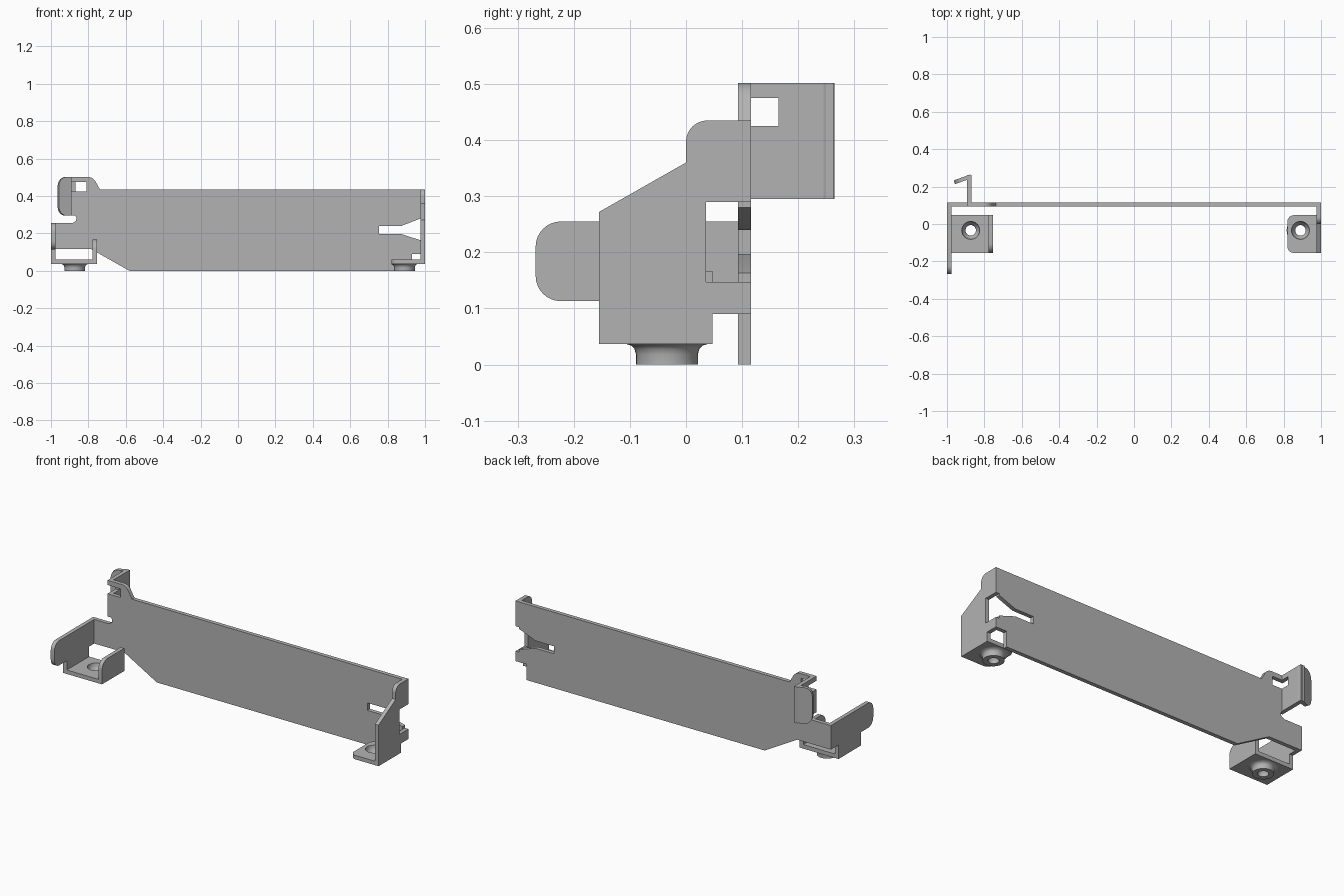
import bpy, bmesh, math
from mathutils import Vector, Matrix

if "Cube" in bpy.data.objects:
    bpy.data.objects.remove(bpy.data.objects["Cube"])

T = 0.023  # sheet thickness

steel = bpy.data.materials.new("plain_grey_metal")
steel.diffuse_color = (0.45, 0.45, 0.45, 1)
steel.use_nodes = True
steel.node_tree.nodes["Principled BSDF"].inputs["Base Color"].default_value = steel.diffuse_color

X, Y, Z = Vector((1, 0, 0)), Vector((0, 1, 0)), Vector((0, 0, 1))


def rounded(points, steps=8):
    """Outline from (u, v) or (u, v, radius) corners, with corner arcs."""
    out = []
    for i, p in enumerate(points):
        c = Vector(p[:2])
        if len(p) < 3:
            out.append(c)
            continue
        a = (Vector(points[i - 1][:2]) - c).normalized()
        b = (Vector(points[(i + 1) % len(points)][:2]) - c).normalized()
        half = a.angle(b) / 2
        r = p[2]
        centre = c + (a + b).normalized() * (r / math.sin(half))
        s = c + a * (r / math.tan(half)) - centre
        e = c + b * (r / math.tan(half)) - centre
        sweep = math.pi - 2 * half
        for k in range(steps + 1):
            t = k / steps
            out.append(centre + (s * math.sin((1 - t) * sweep)
                                 + e * math.sin(t * sweep)) / math.sin(sweep))
    return out


def circle(cx, cy, r, n=32):
    return [Vector((cx + r * math.cos(2 * math.pi * k / n),
                    cy + r * math.sin(2 * math.pi * k / n))) for k in range(n)]


def finish(name, bm):
    bmesh.ops.remove_doubles(bm, verts=bm.verts, dist=1e-5)
    bmesh.ops.recalc_face_normals(bm, faces=bm.faces)
    mesh = bpy.data.meshes.new(name)
    bm.to_mesh(mesh)
    bm.free()
    mesh.materials.append(steel)
    ob = bpy.data.objects.new(name, mesh)
    bpy.context.collection.objects.link(ob)
    bpy.ops.object.select_all(action='DESELECT')
    ob.select_set(True)
    bpy.context.view_layer.objects.active = ob
    bpy.ops.object.shade_smooth_by_angle(angle=math.radians(35))
    return ob


def sheet(name, loops, origin, u, v, n, thick=T):
    """Flat sheet: first loop is the outline, the rest are holes."""
    bm = bmesh.new()
    edges = []
    for loop in loops:
        vs = [bm.verts.new(origin + u * p.x + v * p.y) for p in loop]
        edges += [bm.edges.new((vs[i - 1], vs[i])) for i in range(len(vs))]
    bmesh.ops.triangle_fill(bm, edges=edges, use_beauty=True, use_dissolve=False)
    geo = bmesh.ops.extrude_face_region(bm, geom=bm.faces[:], use_keep_orig=True)
    moved = [g for g in geo["geom"] if isinstance(g, bmesh.types.BMVert)]
    bmesh.ops.translate(bm, verts=moved, vec=n * thick)
    return finish(name, bm)


# Long back plate with the raised tab, relief notch and side slot
sheet("back_plate", [rounded([
    (-0.58, 0), (0.93, 0), (0.93, 0.09), (0.977, 0.09),
    (0.977, 0.163), (0.873, 0.197), (0.755, 0.197),
    (0.755, 0.24), (0.873, 0.24), (0.977, 0.28), (0.977, 0.435),
    (-0.738, 0.435), (-0.775, 0.502, 0.05),
    (-0.87, 0.502), (-0.87, 0.475), (-0.81, 0.475), (-0.81, 0.425), (-0.87, 0.425),
    (-0.87, 0.295), (-0.864, 0.283), (-0.866, 0.267), (-0.885, 0.255),
    (-0.977, 0.255), (-0.977, 0.117), (-0.787, 0.117)])],
    Vector((0, 0.093, 0)), X, Z, Y)

# Right end flange, with window open to the back corner
sheet("right_flange", [rounded([
    (-0.155, 0.037), (0.047, 0.037), (0.047, 0.09), (0.116, 0.09),
    (0.116, 0.147), (0.036, 0.147), (0.036, 0.29), (0.116, 0.29),
    (0.116, 0.435), (0, 0.435, 0.038), (0, 0.36), (-0.155, 0.272)])],
    Vector((0.977, 0, 0)), Y, Z, X)

# Left end flange with the rounded forward tongue
sheet("left_flange", [rounded([
    (0.116, 0.255), (-0.268, 0.255, 0.045), (-0.268, 0.113, 0.045),
    (-0.155, 0.113), (-0.155, 0.037), (0.047, 0.037), (0.047, 0.117), (0.116, 0.117)])],
    Vector((-1, 0, 0)), Y, Z, X)

# Mounting feet with screw holes
CY = -0.034
sheet("left_foot", [rounded([(-0.977, -0.155), (-0.777, -0.155), (-0.777, 0.047), (-0.977, 0.047)]),
                    circle(-0.873, CY, 0.048)], Vector((0, 0, 0.037)), X, Y, Z)
sheet("right_foot", [rounded([(0.977, -0.155), (0.977, 0.047), (0.82, 0.047, 0.035), (0.82, -0.155, 0.035)]),
                     circle(0.89, CY, 0.048)], Vector((0, 0, 0.037)), X, Y, Z)

# Upturned lip on the left foot
sheet("left_foot_lip", [rounded([(-0.155, 0.037), (0.047, 0.037), (0.047, 0.167), (-0.155, 0.167, 0.05)])],
      Vector((-0.777, 0, 0)), Y, Z, X)

# Hollow drawn bosses below the feet
BOSS = [(0.048, 0.06), (0.046, 0.045), (0.040, 0.033), (0.031, 0.024), (0.028, 0.015), (0.028, 0),
        (0.055, 0), (0.055, 0.018), (0.058, 0.028), (0.064, 0.034), (0.074, 0.037), (0.048, 0.037)]
for name, cx in (("left_boss", -0.873), ("right_boss", 0.89)):
    bm = bmesh.new()
    rings = [[bm.verts.new((p.x, p.y, z)) for p in circle(cx, CY, r)] for r, z in BOSS]
    for a, b in zip(rings, rings[1:]):
        for k in range(32):
            bm.faces.new((a[k - 1], a[k], b[k], b[k - 1]))
    finish(name, bm)

# Rear hook: wall with corner window, then the slanted rounded return
sheet("hook_wall", [rounded([
    (0.093, 0.295), (0.263, 0.295), (0.263, 0.502), (0.093, 0.502),
    (0.093, 0.475), (0.165, 0.475), (0.165, 0.425), (0.093, 0.425)])],
    Vector((-0.893, 0, 0)), Y, Z, X)
ang = math.radians(20)
sheet("hook_return", [rounded([
    (0.006, 0.295), (0.1, 0.295, 0.045), (0.1, 0.502, 0.045), (0.006, 0.502)])],
    Vector((-0.87, 0.267, 0)), Vector((-math.cos(ang), -math.sin(ang), 0)), Z,
    Vector((math.sin(ang), -math.cos(ang), 0)), 0.021)
